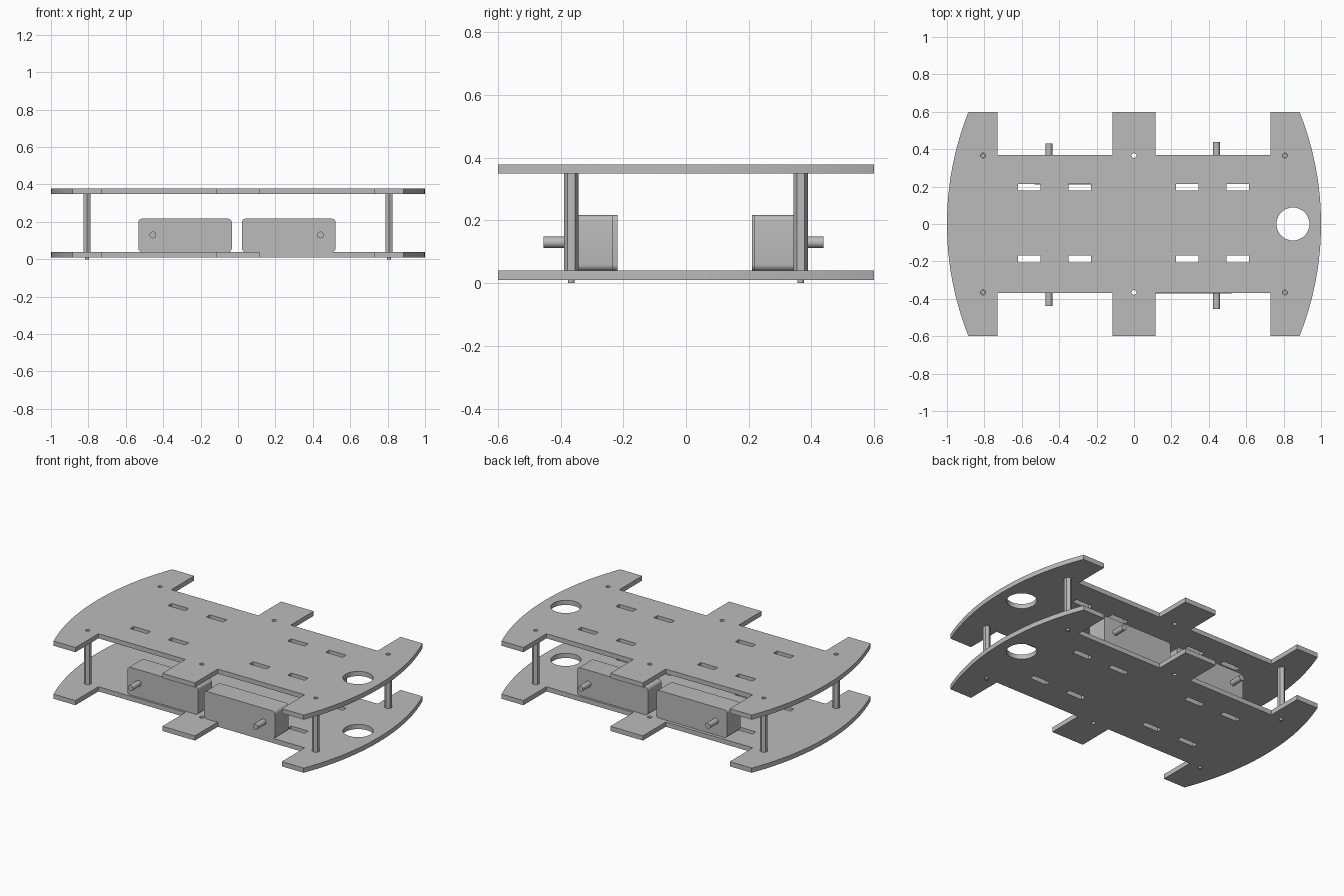
import bpy, bmesh, math

if "Cube" in bpy.data.objects:
    bpy.data.objects.remove(bpy.data.objects["Cube"])

grey = bpy.data.materials.new("plain_grey")
grey.diffuse_color = (0.5, 0.5, 0.5, 1)
grey.use_nodes = True
grey.node_tree.nodes["Principled BSDF"].inputs["Base Color"].default_value = grey.diffuse_color


def circle(cx, cy, r, n=24, start=0.0):
    return [(cx + r * math.cos(start + 2 * math.pi * i / n),
             cy + r * math.sin(start + 2 * math.pi * i / n)) for i in range(n)]


def rect(x0, x1, y0, y1):
    return [(x0, y0), (x1, y0), (x1, y1), (x0, y1)]


def extrude(name, loops, depth, location, rotation=(0, 0, 0), angle=30):
    """Extrude an outline with holes, centred on its own plane."""
    cu = bpy.data.curves.new(name, 'CURVE')
    cu.dimensions = '2D'
    cu.fill_mode = 'BOTH'
    cu.extrude = depth / 2
    for pts in loops:
        s = cu.splines.new('POLY')
        s.points.add(len(pts) - 1)
        for p, (x, y) in zip(s.points, pts):
            p.co = (x, y, 0, 1)
        s.use_cyclic_u = True
    ob = bpy.data.objects.new(name, cu)
    bpy.context.collection.objects.link(ob)
    bpy.ops.object.select_all(action='DESELECT')
    ob.select_set(True)
    bpy.context.view_layer.objects.active = ob
    bpy.ops.object.convert(target='MESH')
    ob = bpy.context.object
    ob.name = name
    bm = bmesh.new()
    bm.from_mesh(ob.data)
    bmesh.ops.remove_doubles(bm, verts=bm.verts, dist=1e-5)
    bmesh.ops.recalc_face_normals(bm, faces=bm.faces)
    bm.to_mesh(ob.data)
    bm.free()
    ob.data.materials.clear()
    ob.data.materials.append(grey)
    ob.location = location
    ob.rotation_euler = rotation
    bpy.ops.object.shade_smooth_by_angle(angle=math.radians(angle))
    return ob


# Chassis plate outline: bowed ends, wheel cutouts and middle tabs
R = (0.6 ** 2 + 0.115 ** 2) / (2 * 0.115)
half = math.asin(0.6 / R)
arc = [(1 - R + R * math.cos(a), R * math.sin(a))
       for a in (-half + 2 * half * i / 24 for i in range(25))]
notch = [(0.73, 0.6), (0.73, 0.368), (0.115, 0.368), (0.115, 0.6)]
top = notch + [(-x, y) for x, y in reversed(notch)]
outline = arc + top + [(-x, -y) for x, y in arc] + [(-x, -y) for x, y in top]

# Round opening, cable slots and screw holes
holes = [circle(0.85, 0, 0.088, 40)]
for x in (-0.56, -0.29, 0.285, 0.555):
    for y in (-0.187, 0.197):
        holes.append(rect(x - 0.06, x + 0.06, y - 0.018, y + 0.018))
for x in (-0.807, 0, 0.807):
    for y in (-0.366, 0.366):
        # the middle holes sit in the tabs, the others just inside the ends
        holes.append(circle(x, y, 0.013, 16))

extrude("lower_plate", [outline] + holes, 0.03, (0, 0, 0.025))
extrude("upper_plate", [outline] + holes, 0.03, (0, 0, 0.364))

# Hexagonal standoffs with threaded studs through the lower plate
for x in (-0.807, 0.807):
    for y in (-0.366, 0.366):
        extrude("standoff", [circle(0, 0, 0.0225, 6, math.pi / 2), circle(0, 0, 0.012, 16)],
                0.309, (x, y, 0.1945))
        extrude("standoff_stud", [circle(0, 0, 0.0105, 16)], 0.06, (x, y, 0.03))


# Gear motors: rounded housing and a short output shaft pointing outward
def rounded(w, h, r):
    pts = []
    for k, (sx, sy) in enumerate(((1, 1), (-1, 1), (-1, -1), (1, -1))):
        for i in range(6):
            a = (k + i / 5) * math.pi / 2
            pts.append((sx * (w / 2 - r) + r * math.cos(a), sy * (h / 2 - r) + r * math.sin(a)))
    return pts


upright = (math.pi / 2, 0, 0)
motors = [(-0.283, -0.455, -1, 0.355), (0.271, 0.441, -1, 0.372),
          (-0.283, -0.455, 1, 0.347), (0.271, 0.441, 1, 0.355)]
for cx, shaft_x, side, face in motors:
    extrude("motor_housing", [rounded(0.5, 0.178, 0.02)], 0.137,
            (cx, side * (face - 0.0685), 0.128), upright)
    extrude("motor_shaft", [circle(0, 0, 0.018, 24)], 0.1,
            (shaft_x, side * (face + 0.033), 0.13), upright)
